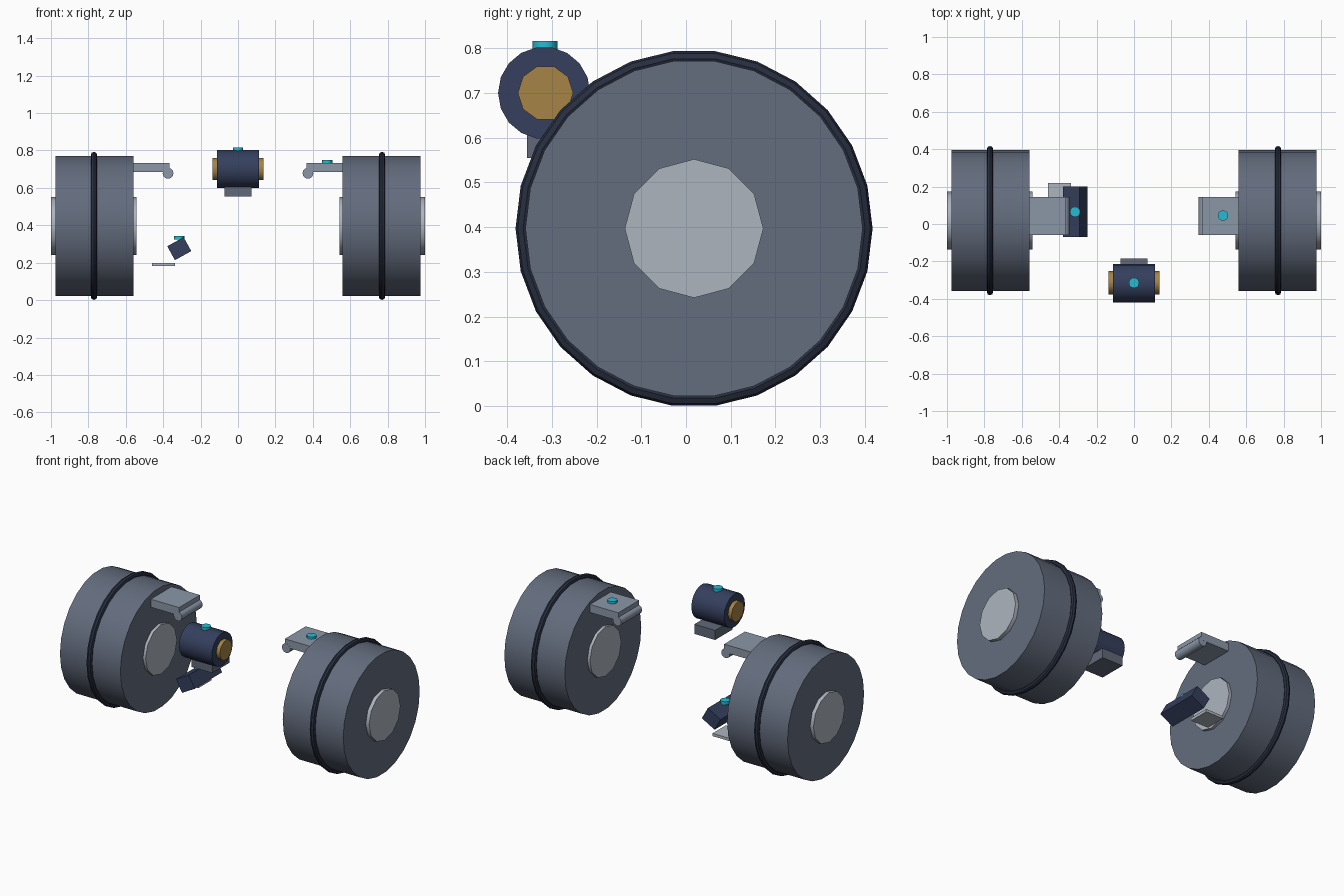
import bpy
from math import pi, radians

if "Cube" in bpy.data.objects:
    bpy.data.objects.remove(bpy.data.objects["Cube"])


def mat(name, r, g, b):
    m = bpy.data.materials.new(name)
    m.diffuse_color = (r, g, b, 1)
    m.use_nodes = True
    m.node_tree.nodes["Principled BSDF"].inputs["Base Color"].default_value = m.diffuse_color
    return m


DRUM = mat("slate", 0.125, 0.15, 0.205)
NAVY = mat("navy", 0.035, 0.05, 0.11)
RUBBER = mat("dark_navy", 0.02, 0.027, 0.05)
SILVER = mat("silver", 0.42, 0.46, 0.52)
STEEL = mat("steel", 0.26, 0.31, 0.39)
BRACKET = mat("bracket_grey", 0.12, 0.14, 0.19)
BRONZE = mat("bronze", 0.38, 0.23, 0.06)
CYAN = mat("cyan", 0.02, 0.5, 0.65)

ROT = {"x": (0, pi / 2, 0), "y": (pi / 2, 0, 0), "z": (0, 0, 0)}


def finish(name, m, smooth=True):
    o = bpy.context.object
    o.name = name
    o.data.materials.append(m)
    if smooth:
        bpy.ops.object.shade_smooth_by_angle(angle=radians(37))
    return o


def cyl(name, axis, a, b, c1, c2, r, n, m):
    """Cylinder along axis from a to b; c1, c2 are the other two coordinates."""
    mid = (a + b) / 2
    loc = {"x": (mid, c1, c2), "y": (c1, mid, c2), "z": (c1, c2, mid)}[axis]
    bpy.ops.mesh.primitive_cylinder_add(vertices=n, radius=r, depth=abs(b - a),
                                        location=loc, rotation=ROT[axis])
    return finish(name, m)


def box(name, loc, size, m, rot=(0, 0, 0)):
    bpy.ops.mesh.primitive_cube_add(size=1, location=loc, rotation=rot)
    bpy.context.object.scale = size
    return finish(name, m, False)


WY, WZ = 0.018, 0.397

# Wheels with hubs, centre bands and hooked plates, one per side
for side, s in (("left", -1), ("right", 1)):
    cyl(side + "_drum", "x", s * 0.56, s * 0.977, WY, WZ, 0.377, 26, DRUM)
    cyl(side + "_hub", "x", s * 0.542, s * 1.0, WY, WZ, 0.155, 12, SILVER)
    bpy.ops.mesh.primitive_torus_add(major_segments=26, minor_segments=8,
                                     major_radius=0.382, minor_radius=0.017,
                                     location=(s * 0.77, WY, WZ),
                                     rotation=(pi / 2, 0, pi / 2))
    t = finish(side + "_band", RUBBER)
    for p in t.data.polygons:
        p.use_smooth = True
    box(side + "_plate", (s * 0.465, 0.043, 0.709), (0.2, 0.205, 0.05), STEEL)
    cyl(side + "_plate_roll", "y", -0.06, 0.145, s * 0.374, 0.678, 0.029, 12, STEEL)

# Front motor with end caps and mounting block
cyl("motor_body", "x", -0.113, 0.113, -0.317, 0.70, 0.103, 18, NAVY)
cyl("motor_caps", "x", -0.137, 0.137, -0.314, 0.70, 0.062, 10, BRONZE)
box("motor_mount", (0, -0.27, 0.585), (0.143, 0.17, 0.06), BRACKET)

# Tilted lever block and small foot plate
box("lever_block", (-0.314, 0.065, 0.275), (0.1, 0.27, 0.085), NAVY,
    (0, radians(-29), 0))
box("foot_plate", (-0.398, 0.155, 0.19), (0.122, 0.13, 0.017), SILVER)

# Round buttons
for name, x, y, z in (("motor_button", 0, -0.315, 0.806),
                      ("plate_button", 0.476, 0.045, 0.738),
                      ("lever_button", -0.315, 0.065, 0.333)):
    cyl(name, "z", z - 0.01, z + 0.01, x, y, 0.028, 12, CYAN)
